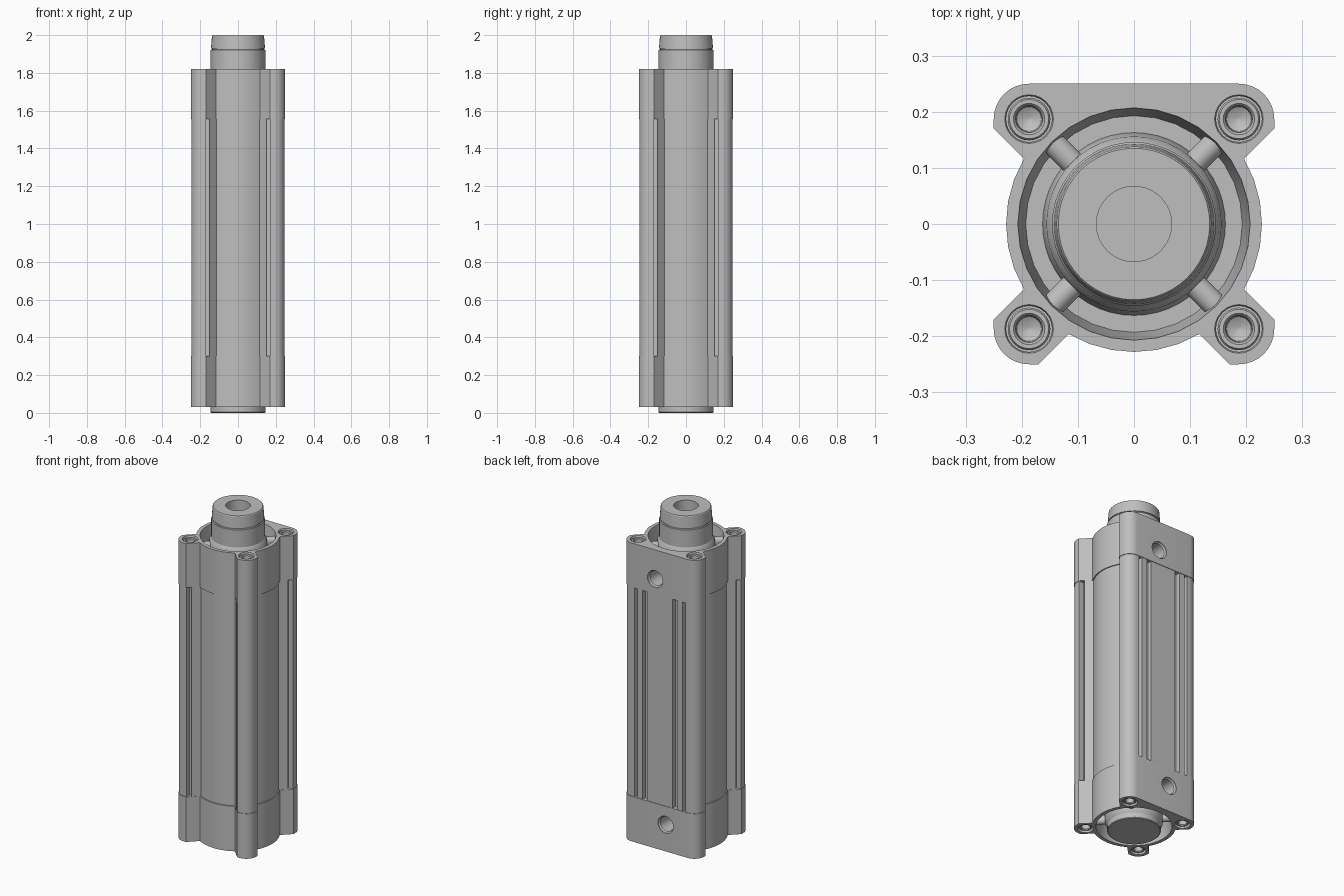
import bpy, bmesh, math
from mathutils import Matrix, Vector

if "Cube" in bpy.data.objects:
    bpy.data.objects.remove(bpy.data.objects["Cube"], do_unlink=True)

grey = bpy.data.materials.new("satin_grey")
grey.use_nodes = True
colour = (0.52, 0.52, 0.52, 1)
grey.diffuse_color = colour
grey.node_tree.nodes["Principled BSDF"].inputs["Base Color"].default_value = colour

BOTTOM, TOP = 0.03, 1.82
LOW, HIGH = 0.30, 1.555
LUG = 0.187
DEPTH = 0.1


def lathe(bm, profile, matrix=Matrix(), n=32):
    """Revolve (radius, height) points round z and close both ends."""
    rings = []
    for r, z in profile:
        ring = []
        for i in range(n):
            a = math.tau * i / n
            ring.append(bm.verts.new(matrix @ Vector((r * math.cos(a), r * math.sin(a), z))))
        rings.append(ring)
    for a, b in zip(rings, rings[1:]):
        for i in range(n):
            j = (i + 1) % n
            bm.faces.new((a[i], a[j], b[j], b[i]))
    bm.faces.new(rings[0])
    bm.faces.new(rings[-1])


def box(bm, size, matrix):
    bmesh.ops.create_cube(bm, size=1, matrix=matrix @ Matrix.Diagonal((*size, 1)))


def finish(bm, name):
    bmesh.ops.recalc_face_normals(bm, faces=bm.faces)
    mesh = bpy.data.meshes.new(name)
    bm.to_mesh(mesh)
    bm.free()
    mesh.materials.append(grey)
    obj = bpy.data.objects.new(name, mesh)
    bpy.context.collection.objects.link(obj)
    return obj


def smooth(obj):
    bpy.ops.object.select_all(action="DESELECT")
    obj.select_set(True)
    bpy.context.view_layer.objects.active = obj
    bpy.ops.object.shade_smooth_by_angle(angle=math.radians(30))


def cut(obj, bm):
    """Subtract the cutter shapes and bake the result."""
    cutter = finish(bm, "cutter")
    cutter.hide_render = True
    mod = obj.modifiers.new("cut", "BOOLEAN")
    mod.operation, mod.solver, mod.object = "DIFFERENCE", "EXACT", cutter
    graph = bpy.context.evaluated_depsgraph_get()
    mesh = bpy.data.meshes.new_from_object(obj.evaluated_get(graph))
    obj.modifiers.clear()
    obj.data = mesh
    bpy.data.objects.remove(cutter, do_unlink=True)


def section(edge, radius):
    """Round barrel with four corner lugs and a flat back."""
    neck, corner = math.radians(30.7), edge - LUG
    pts = []
    for k in range(4):
        turn = Matrix.Rotation(k * math.pi / 2, 2)
        part = []
        if k != 1:
            part += [(radius * math.cos(neck * i / 3), radius * math.sin(neck * i / 3))
                     for i in range(-3, 4)]
            part.append((edge, 0.17))
        part += [(LUG + corner * math.cos(a), LUG + corner * math.sin(a))
                 for a in (math.pi / 2 * i / 8 for i in range(9))]
        if k != 0:
            part.append((0.17, edge))
        pts += [turn @ Vector(p) for p in part]
    return pts


def extrude(name, pts, z0, z1):
    bm = bmesh.new()
    face = bm.faces.new([bm.verts.new((p.x, p.y, z0)) for p in pts])
    top = bmesh.ops.extrude_face_region(bm, geom=[face])["geom"]
    bmesh.ops.translate(bm, vec=(0, 0, z1 - z0),
                        verts=[v for v in top if isinstance(v, bmesh.types.BMVert)])
    return finish(bm, name)


# Barrel with sensor slots along the lugs and the flat back
barrel = extrude("barrel", section(0.247, 0.222), LOW, HIGH)
bm = bmesh.new()
mid, length = (LOW + HIGH) / 2, HIGH - LOW + 0.1
for k in range(4):
    turn = Matrix.Rotation(k * math.pi / 2, 4, "Z")
    for side in (-1, 1):
        box(bm, (0.02, 0.05, length), turn @ Matrix.Translation((side * 0.16, 0.24, mid)))
for side in (-1, 1):
    box(bm, (0.03, 0.06, length), Matrix.Translation((side * 0.1, 0.25, mid)))
cut(barrel, bm)
smooth(barrel)

corners = [(x, y) for x in (-LUG, LUG) for y in (-LUG, LUG)]


def end_cap(name, z0, z1, outer, port_x, port_z):
    # Local frame has its origin on the outer face, with +z pointing outward
    flip = Matrix.Diagonal((1, 1, 1 if outer == TOP else -1, 1))
    frame = Matrix.Translation((0, 0, outer)) @ flip

    # Cap with ring recess, screw bores and a back port
    cap = extrude(name + "_cap", section(0.25, 0.228), z0, z1)
    bm = bmesh.new()
    lathe(bm, [(0.193, -DEPTH), (0.205, -0.02), (0.208, 0.01)], frame)
    for x, y in corners:
        lathe(bm, [(0.041, -0.07), (0.041, -0.006), (0.045, 0.004)],
              frame @ Matrix.Translation((x, y, 0)), 24)
    port = Matrix.Translation((port_x, 0.25, port_z)) @ Matrix.Rotation(-math.pi / 2, 4, "X")
    lathe(bm, [(0.02, -0.13), (0.044, -0.11), (0.044, -0.012), (0.051, -0.004), (0.051, 0.02)],
          port, 24)
    cut(cap, bm)
    smooth(cap)

    # Four diagonal ribs with rounded tops
    bm = bmesh.new()
    for k in range(4):
        turn = frame @ Matrix.Rotation(math.pi / 4 + k * math.pi / 2, 4, "Z")
        lathe(bm, [(0.022, 0.13), (0.022, 0.207)],
              turn @ Matrix.Translation((0, 0, -0.045)) @ Matrix.Rotation(math.pi / 2, 4, "Y"), 16)
        box(bm, (0.075, 0.044, 0.055), turn @ Matrix.Translation((0.168, 0, -0.0725)))
    smooth(finish(bm, name + "_ribs"))

    # Socket screws in the lugs
    bm = bmesh.new()
    for x, y in corners:
        lathe(bm, [(0.038, -0.07), (0.038, -0.012), (0.035, -0.007), (0.028, -0.007),
                   (0.024, -0.012), (0.022, -0.05), (0.003, -0.06)],
              frame @ Matrix.Translation((x, y, 0)), 24)
    smooth(finish(bm, name + "_screws"))


end_cap("top", HIGH, TOP, TOP, 0.03, 1.645)
end_cap("bottom", BOTTOM, LOW, BOTTOM, -0.04, 0.19)

# Piston rod with grooved collar and blind bore
bm = bmesh.new()
lathe(bm, [(0.163, TOP - DEPTH), (0.156, 1.80), (0.146, 1.815), (0.146, 1.92), (0.143, 1.924),
           (0.138, 1.924), (0.138, 1.930), (0.143, 1.930), (0.138, 1.996), (0.135, 2.0),
           (0.067, 2.0), (0.067, 1.85)], n=48)
smooth(finish(bm, "piston_rod"))

# Rear locating boss
bm = bmesh.new()
lathe(bm, [(0.163, BOTTOM + DEPTH), (0.156, 0.05), (0.146, 0.035), (0.146, 0.004),
           (0.142, 0.0)], n=48)
smooth(finish(bm, "rear_boss"))
